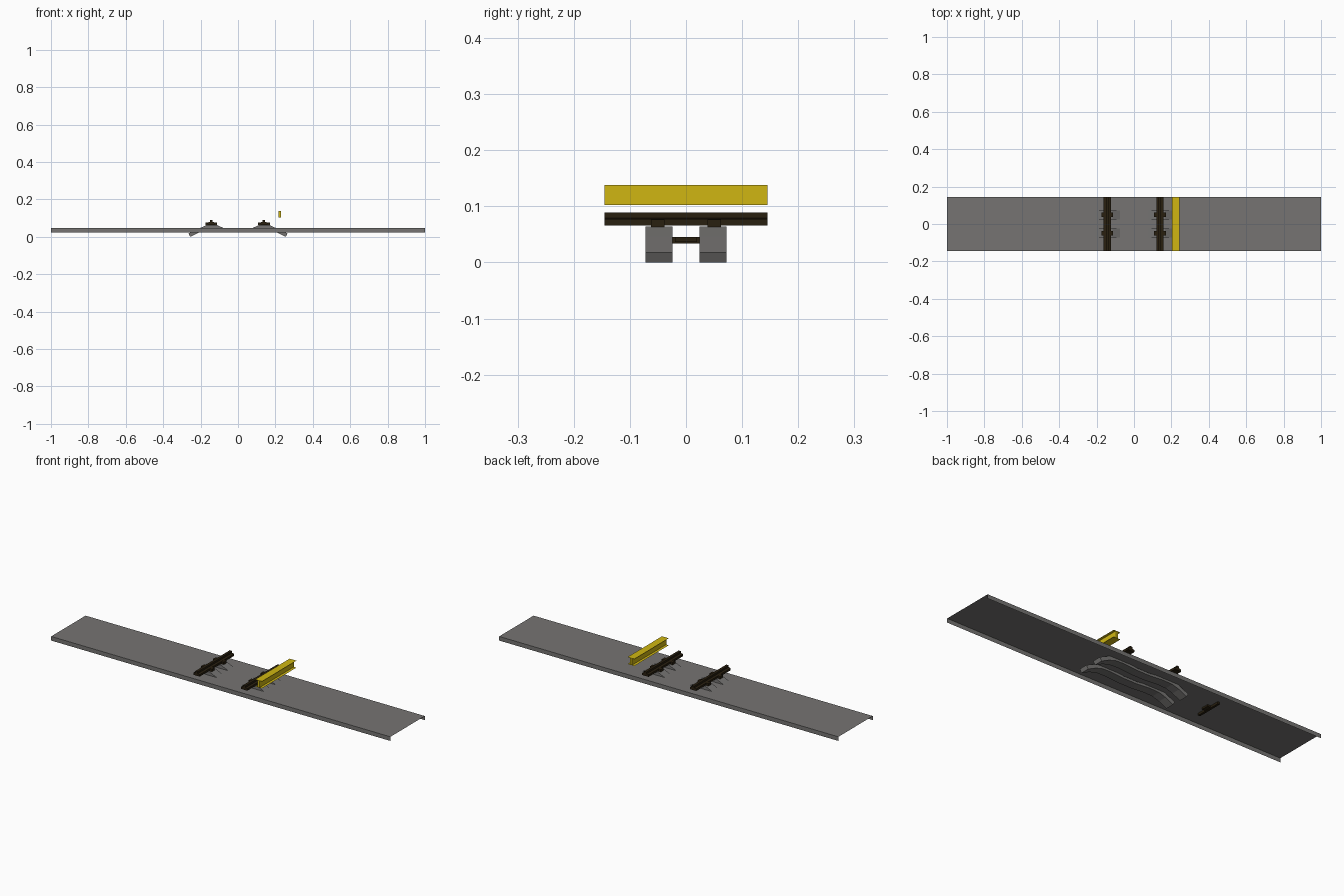
import bpy, bmesh

if "Cube" in bpy.data.objects:
    bpy.data.objects.remove(bpy.data.objects["Cube"])

def mat(name, c):
    m = bpy.data.materials.new(name)
    m.diffuse_color = (*c, 1)
    m.use_nodes = True
    m.node_tree.nodes["Principled BSDF"].inputs["Base Color"].default_value = m.diffuse_color
    return m

GREY = mat("steel grey", (0.18, 0.175, 0.17))
DARK = mat("dark brown", (0.022, 0.014, 0.005))
YELLOW = mat("yellow paint", (0.63, 0.47, 0.006))

def finish(name, bm, m):
    me = bpy.data.meshes.new(name)
    bm.to_mesh(me)
    bm.free()
    me.materials.append(m)
    o = bpy.data.objects.new(name, me)
    bpy.context.collection.objects.link(o)
    return o

def extrude(name, pts, y0, y1, m, closed=True):
    """Sweep an x-z profile along y; closed profiles become solids."""
    bm = bmesh.new()
    a = [bm.verts.new((x, y0, z)) for x, z in pts]
    b = [bm.verts.new((x, y1, z)) for x, z in pts]
    n = len(pts)
    for i in range(n if closed else n - 1):
        j = (i + 1) % n
        bm.faces.new((a[i], a[j], b[j], b[i]))
    if closed:
        bm.faces.new(a)
        bm.faces.new(b)
    bmesh.ops.recalc_face_normals(bm, faces=bm.faces)
    return finish(name, bm, m)

def box(name, x0, x1, y0, y1, z0, z1, m):
    return extrude(name, [(x0, z0), (x1, z0), (x1, z1), (x0, z1)], y0, y1, m)

W = 0.145

# Deck: folded sheet, open underneath and at both ends
bm = bmesh.new()
prof = [(-W, 0.024), (-W, 0.046), (W, 0.046), (W, 0.024)]
rows = [[bm.verts.new((x, y, z)) for y, z in prof] for x in (-1, 1)]
for i in range(3):
    bm.faces.new((rows[0][i], rows[1][i], rows[1][i + 1], rows[0][i + 1]))
finish("deck", bm, GREY)

# Bent side frames: down-turned ends and two humps through the deck
top = [(0.265, 0.018), (0.205, 0.046), (0.165, 0.064), (0.115, 0.064), (0.075, 0.046), (0.04, 0.042)]
bot = [(0.04, 0.030), (0.12, 0.036), (0.17, 0.034), (0.21, 0.022), (0.255, 0.0)]
half = top + bot
outline = top + [(-x, z) for x, z in reversed(top)] + [(-x, z) for x, z in reversed(bot)] + bot
for s in (-1, 1):
    extrude("side_frame", outline, s * 0.024, s * 0.072, GREY)

# Cross rails with clamps on the humps
for x in (-0.143, 0.138):
    extrude("cross_rail", [(x - 0.019, 0.066), (x + 0.019, 0.066), (x + 0.019, 0.077),
                           (x + 0.007, 0.079), (x + 0.007, 0.089), (x - 0.007, 0.089),
                           (x - 0.007, 0.079), (x - 0.019, 0.077)], -W, W, DARK)
    for s in (-1, 1):
        box("rail_clamp", x - 0.032, x + 0.032, s * 0.05 - 0.012, s * 0.05 + 0.012, 0.063, 0.0765, DARK)

# Yellow beam: solid web with thin sheet flanges
X = 0.223
box("beam_web", X - 0.006, X + 0.006, -W, W, 0.102, 0.138, YELLOW)
for z in (0.1015, 0.1385):
    extrude("beam_flange", [(X - 0.02, z), (X + 0.02, z)], -W, W, YELLOW, closed=False)

# Small bar under the deck
box("under_bar", -0.456, -0.444, -0.07, 0.07, 0.034, 0.0455, DARK)
box("under_bar_tab", -0.444, -0.425, -0.02, 0.02, 0.036, 0.0455, DARK)
